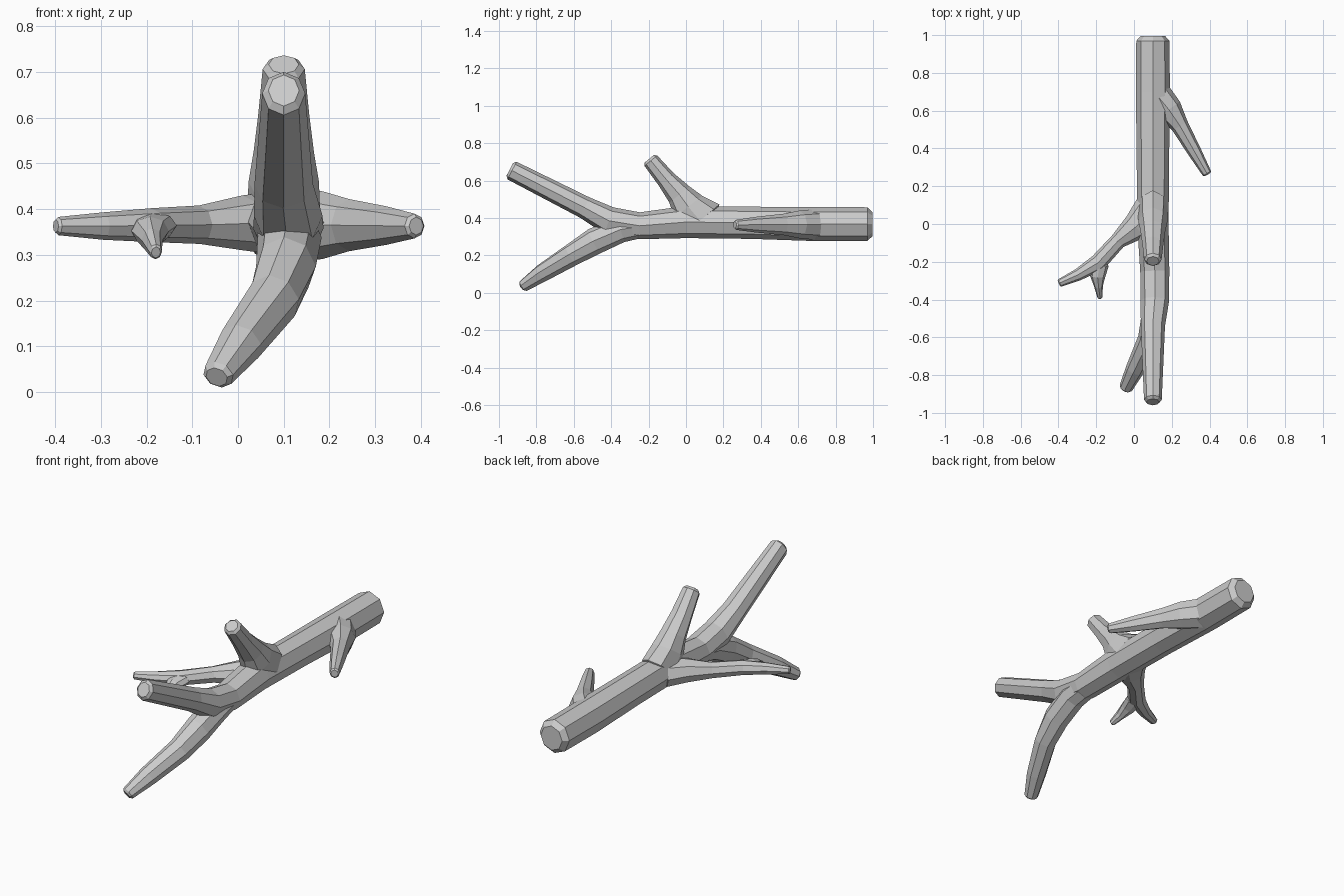
import bpy, bmesh, math
from mathutils import Vector

SIDES = 8


def limb(name, path):
    """Faceted tapering tube. Each path entry: (x, y, z, side_radius, up_radius)."""
    pts = [Vector(p[:3]) for p in path]
    n = len(pts)
    dirs = []
    for i in range(n):
        a = (pts[i] - pts[i - 1]).normalized() if i else Vector()
        b = (pts[i + 1] - pts[i]).normalized() if i < n - 1 else Vector()
        dirs.append((a + b).normalized())
    rings = [(pts[i], dirs[i], path[i][3], path[i][4]) for i in range(n)]

    # Slightly bevelled blunt caps at both ends
    def cap(i, sign):
        s, u = path[i][3:5]
        return (pts[i] + dirs[i] * sign * min(s, u) * 0.3, dirs[i], s * 0.72, u * 0.72)
    rings = [cap(0, -1)] + rings + [cap(n - 1, 1)]

    bm = bmesh.new()
    loops = []
    for c, d, rs, ru in rings:
        side = d.cross(Vector((0, 0, 1))).normalized()
        up = side.cross(d).normalized()
        loops.append([bm.verts.new(c + side * rs * math.cos(t) + up * ru * math.sin(t))
                      for t in (2 * math.pi * k / SIDES for k in range(SIDES))])
    for a, b in zip(loops, loops[1:]):
        for k in range(SIDES):
            j = (k + 1) % SIDES
            bm.faces.new((a[k], a[j], b[j], b[k]))
    bm.faces.new(loops[0])
    bm.faces.new(loops[-1])
    bmesh.ops.recalc_face_normals(bm, faces=bm.faces)
    mesh = bpy.data.meshes.new(name)
    bm.to_mesh(mesh)
    bm.free()
    ob = bpy.data.objects.new(name, mesh)
    bpy.context.collection.objects.link(ob)
    return ob


# Main trunk, bending up into the upper fork
trunk = limb("branch", [
    (0.10, 0.97, 0.367, 0.088, 0.090),
    (0.10, 0.70, 0.367, 0.090, 0.091),
    (0.10, 0.35, 0.374, 0.086, 0.086),
    (0.10, 0.00, 0.378, 0.083, 0.086),
    (0.11, -0.25, 0.358, 0.077, 0.072),
    (0.11, -0.41, 0.385, 0.075, 0.075),
    (0.10, -0.54, 0.455, 0.064, 0.060),
    (0.10, -0.93, 0.653, 0.047, 0.053)])

# Lower fork, curling to the left
lower = limb("lower_fork", [
    (0.107, -0.20, 0.362, 0.066, 0.060),
    (0.113, -0.35, 0.338, 0.070, 0.070),
    (0.105, -0.49, 0.275, 0.066, 0.072),
    (0.078, -0.61, 0.203, 0.058, 0.061),
    (0.005, -0.77, 0.105, 0.050, 0.049),
    (-0.043, -0.868, 0.038, 0.036, 0.033)])

# Upright stub with a flared base
stub = limb("upright_stub", [
    (0.10, 0.075, 0.385, 0.080, 0.135),
    (0.10, 0.012, 0.460, 0.077, 0.095),
    (0.10, -0.035, 0.525, 0.066, 0.069),
    (0.10, -0.105, 0.605, 0.056, 0.052),
    (0.10, -0.188, 0.706, 0.046, 0.044)])

# Left side branch and its twig
left = limb("left_branch", [
    (0.085, 0.060, 0.370, 0.100, 0.070),
    (0.010, -0.015, 0.370, 0.074, 0.060),
    (-0.085, -0.090, 0.366, 0.043, 0.042),
    (-0.190, -0.205, 0.365, 0.046, 0.037),
    (-0.295, -0.268, 0.363, 0.032, 0.030),
    (-0.393, -0.312, 0.363, 0.021, 0.020)])
twig = limb("left_twig", [
    (-0.183, -0.215, 0.364, 0.050, 0.030),
    (-0.192, -0.275, 0.352, 0.041, 0.033),
    (-0.188, -0.330, 0.332, 0.023, 0.029),
    (-0.180, -0.388, 0.307, 0.014, 0.018)])

# Right side branch
right = limb("right_branch", [
    (0.115, 0.690, 0.365, 0.080, 0.082),
    (0.185, 0.605, 0.365, 0.072, 0.074),
    (0.243, 0.520, 0.365, 0.047, 0.057),
    (0.325, 0.375, 0.364, 0.036, 0.042),
    (0.386, 0.268, 0.363, 0.025, 0.027)])

# Fuse all limbs into one solid
for part in (lower, stub, left, twig, right):
    mod = trunk.modifiers.new("fuse", 'BOOLEAN')
    mod.operation = 'UNION'
    mod.solver = 'EXACT'
    mod.object = part
bpy.context.view_layer.update()
fused = bpy.data.meshes.new_from_object(
    trunk.evaluated_get(bpy.context.evaluated_depsgraph_get()))
trunk.modifiers.clear()
trunk.data = fused
for part in (lower, stub, left, twig, right):
    bpy.data.objects.remove(part, do_unlink=True)
for poly in fused.polygons:
    poly.use_smooth = False
